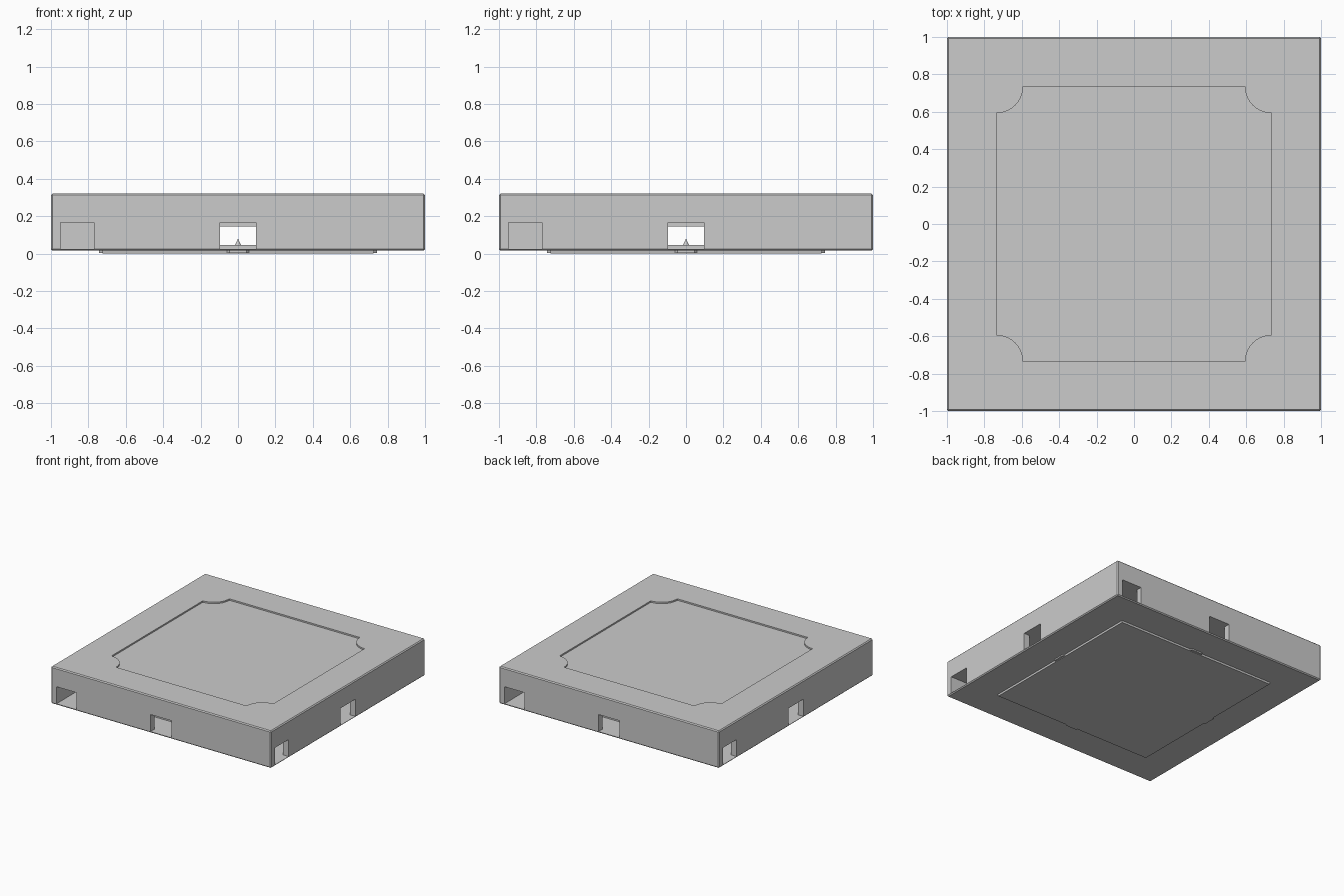
import bpy, bmesh, math
from mathutils import Matrix

if "Cube" in bpy.data.objects:
    bpy.data.objects.remove(bpy.data.objects["Cube"])


def prism(name, outline, z0, z1, top_scale=1.0):
    """Extrude a 2D outline from z0 to z1."""
    bm = bmesh.new()
    low = [bm.verts.new((x, y, z0)) for x, y in outline]
    high = [bm.verts.new((x * top_scale, y * top_scale, z1)) for x, y in outline]
    bm.faces.new(low[::-1])
    bm.faces.new(high)
    n = len(low)
    for i in range(n):
        j = (i + 1) % n
        bm.faces.new((low[i], low[j], high[j], high[i]))
    bmesh.ops.recalc_face_normals(bm, faces=bm.faces)
    mesh = bpy.data.meshes.new(name)
    bm.to_mesh(mesh)
    bm.free()
    obj = bpy.data.objects.new(name, mesh)
    bpy.context.collection.objects.link(obj)
    return obj


def rect(x0, x1, y0, y1):
    return [(x0, y0), (x1, y0), (x1, y1), (x0, y1)]


def turn(obj, quarter):
    obj.data.transform(Matrix.Rotation(quarter * math.pi / 2, 4, 'Z'))
    return obj


def apply_modifier(obj, mod):
    bpy.context.view_layer.objects.active = obj
    bpy.ops.object.modifier_apply(modifier=mod.name)


def cut(target, cutter):
    mod = target.modifiers.new("cut", 'BOOLEAN')
    mod.operation = 'DIFFERENCE'
    mod.solver = 'EXACT'
    mod.object = cutter
    cutter.hide_render = True
    apply_modifier(target, mod)
    bpy.data.objects.remove(cutter)


# Slab body with a small edge chamfer
body = prism("slab_body", rect(-1, 1, -1, 1), 0.015, 0.32)
bev = body.modifiers.new("chamfer", 'BEVEL')
bev.width = 0.008
bev.segments = 1
apply_modifier(body, bev)

# Perimeter channels, each leaving through a window at the left of a side
for q in range(4):
    cut(body, turn(prism("channel_cutter", rect(-0.95, -0.77, -1.1, 0.95),
                         0.025, 0.165), q))

# Middle windows in the outer walls
for q in range(4):
    cut(body, turn(prism("window_cutter", rect(-0.095, 0.095, -1.1, -0.85),
                         0.025, 0.165), q))

# Lower tunnels crossing the core
for q in range(2):
    cut(body, turn(prism("tunnel_cutter", rect(-0.095, 0.095, -0.85, 0.85),
                         0.045, 0.145), q))

# Shallow top recess with scalloped corners
outline = []
E, R, N = 0.735, 0.142, 10
for q in range(4):
    cx, cy = [(E, E), (-E, E), (-E, -E), (E, -E)][q]
    for i in range(N + 1):
        a = math.radians(270 + 90 * q - 90 * i / N)
        outline.append((cx + R * math.cos(a), cy + R * math.sin(a)))
cut(body, prism("recess_cutter", outline, 0.308, 0.4))

# Raised locating panel underneath
panel = prism("bottom_panel", rect(-0.725, 0.725, -0.725, 0.725), 0, 0.02, 1.005)

# Snap nubs at the middle of each panel edge
for q in range(4):
    nub = [(-0.065, -0.72), (-0.045, -0.742), (0.045, -0.742), (0.065, -0.72)]
    turn(prism("panel_nub", nub, 0.004, 0.017), q)

# Small locating spike where the tunnels cross
bm = bmesh.new()
bmesh.ops.create_cone(bm, cap_ends=True, segments=12, radius1=0.018,
                      radius2=0, depth=0.04,
                      matrix=Matrix.Translation((0, 0, 0.06)))
mesh = bpy.data.meshes.new("centre_spike")
bm.to_mesh(mesh)
bm.free()
bpy.context.collection.objects.link(bpy.data.objects.new("centre_spike", mesh))
